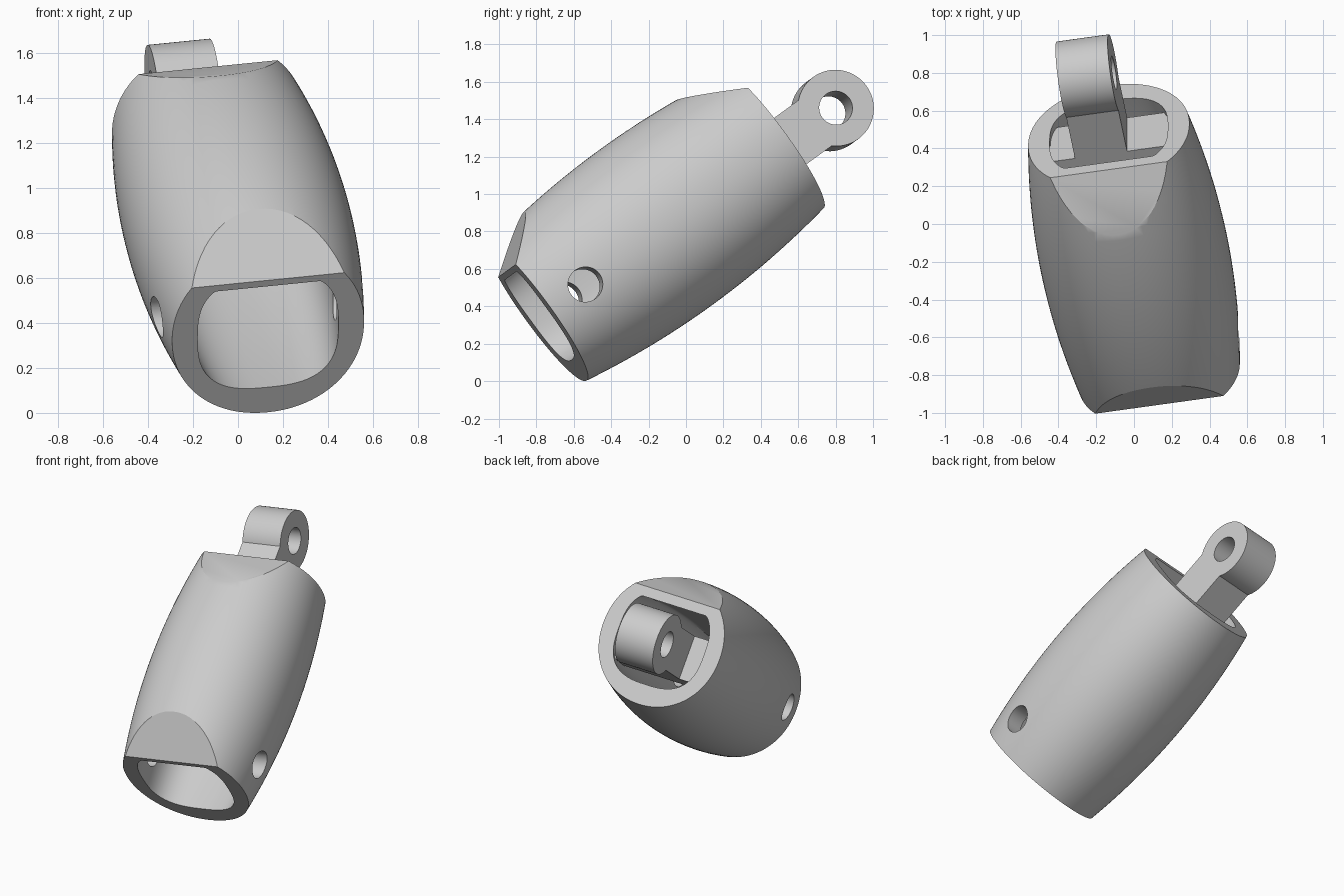
import bpy
import bmesh
from math import radians, cos, sin, pi, atan2, copysign
from mathutils import Matrix, Vector

if "Cube" in bpy.data.objects:
    bpy.data.objects.remove(bpy.data.objects["Cube"])

GREY = (0.6, 0.6, 0.6, 1.0)
grey = bpy.data.materials.new("plain grey")
grey.use_nodes = True
grey.diffuse_color = GREY
grey.node_tree.nodes["Principled BSDF"].inputs["Base Color"].default_value = GREY

# The part lies along its own y axis and is tilted as a whole
TILT = Matrix.Rotation(radians(36), 4, 'X') @ Matrix.Rotation(radians(9.7), 4, 'Z')
FRONT, BACK = -0.437, 1.15
AXIS_X, AXIS_Z = 0.06, 0.775
LINK_X, LINK_Z, EYE_Y = 0.01, 0.726, 1.51


def finish(name, bm):
    bmesh.ops.recalc_face_normals(bm, faces=bm.faces)
    mesh = bpy.data.meshes.new(name)
    bm.to_mesh(mesh)
    bm.free()
    mesh.materials.append(grey)
    obj = bpy.data.objects.new(name, mesh)
    bpy.context.collection.objects.link(obj)
    obj.matrix_world = TILT
    return obj


def barrel(name, half_w, half_h, bulge, power, extra=0.0, roof=None, sides=96, rings=28):
    """Closed barrel along y with superellipse sections and an optional flat roof."""
    bm = bmesh.new()
    loops = []
    for i in range(rings + 1):
        t = 2 * i / rings - 1
        y = FRONT - extra + (BACK - FRONT + 2 * extra) * i / rings
        swell = bulge * (1 - t * t)
        loop = []
        for k in range(sides):
            a = 2 * pi * k / sides
            x = copysign(abs(cos(a)) ** (2 / power), cos(a)) * (half_w + swell)
            z = copysign(abs(sin(a)) ** (2 / power), sin(a)) * (half_h + swell)
            if roof is not None:
                z = min(z, roof + swell)
            loop.append(bm.verts.new((AXIS_X + x, y, AXIS_Z + z)))
        loops.append(loop)
    for low, high in zip(loops, loops[1:]):
        for k in range(sides):
            n = (k + 1) % sides
            bm.faces.new((low[k], low[n], high[n], high[k]))
    bm.faces.new(loops[0])
    bm.faces.new(loops[-1])
    return finish(name, bm)


def box(name, center, size, turn=0.0):
    bm = bmesh.new()
    place = Matrix.Translation(center) @ Matrix.Rotation(turn, 4, 'X')
    bmesh.ops.create_cube(bm, size=1, matrix=place @ Matrix.Diagonal((*size, 1)))
    return finish(name, bm)


def cross_rod(name, center, radius, length):
    bm = bmesh.new()
    place = Matrix.Translation(center) @ Matrix.Rotation(pi / 2, 4, 'Y')
    bmesh.ops.create_cone(bm, cap_ends=True, segments=64, radius1=radius,
                          radius2=radius, depth=length, matrix=place)
    return finish(name, bm)


def combine(obj, other, operation):
    other.hide_render = True
    mod = obj.modifiers.new(operation.lower(), 'BOOLEAN')
    mod.operation, mod.solver, mod.object = operation, 'EXACT', other
    bpy.context.view_layer.update()
    bpy.context.view_layer.objects.active = obj
    bpy.ops.object.modifier_apply(modifier=mod.name)
    bpy.data.objects.remove(other)


def flat_cutter(name, edge, top):
    """Block resting on the sloping plane through two (y, z) points."""
    y0, z0 = edge
    y1, z1 = top
    slope = Vector((0, y1 - y0, z1 - z0)).normalized()
    up = Vector((0, -slope.z, slope.y))
    if up.z < 0:
        up = -up
    mid = Vector((AXIS_X, (y0 + y1) / 2, (z0 + z1) / 2))
    return box(name, mid + up * 0.3, (1.5, 1.2, 0.6), atan2(up.z, up.y) - pi / 2)


def smooth(obj):
    for other in bpy.context.selected_objects:
        other.select_set(False)
    obj.select_set(True)
    bpy.context.view_layer.objects.active = obj
    bpy.ops.object.shade_smooth_by_angle(angle=radians(28))


# Hollow barrel body with a sloping flat at each end and a cross hole
body = barrel("barrel_body", 0.433, 0.445, 0.068, 2.08)
combine(body, flat_cutter("front_flat", (FRONT, 1.055), (-0.17, 1.26)), 'DIFFERENCE')
combine(body, flat_cutter("back_flat", (BACK, 1.09), (0.83, 1.27)), 'DIFFERENCE')
combine(body, barrel("cavity", 0.315, 0.305, 0.05, 2.8, extra=0.02, roof=0.245), 'DIFFERENCE')
combine(body, cross_rod("pin_hole", (AXIS_X, -0.215, 0.75), 0.093, 2), 'DIFFERENCE')
smooth(body)

# Link: cross bar inside the barrel, arm and round eye
link = box("eye_link", (LINK_X, 1.23, LINK_Z), (0.28, 0.5, 0.302))
combine(link, cross_rod("eye", (LINK_X, EYE_Y, LINK_Z), 0.205, 0.28), 'UNION')
combine(link, box("cross_bar", (AXIS_X, 0.97, LINK_Z), (0.7, 0.26, 0.302)), 'UNION')
combine(link, cross_rod("eye_hole", (LINK_X, EYE_Y, LINK_Z), 0.09, 1), 'DIFFERENCE')
smooth(link)

# Stand the whole model on the ground
bpy.context.view_layer.update()
parts = (body, link)
points = [p.matrix_world @ v.co for p in parts for v in p.data.vertices]
shift = [-(min(c) + max(c)) / 2 for c in zip(*points)]
shift[2] = -min(p.z for p in points)
for part in parts:
    part.matrix_world = Matrix.Translation(shift) @ part.matrix_world
